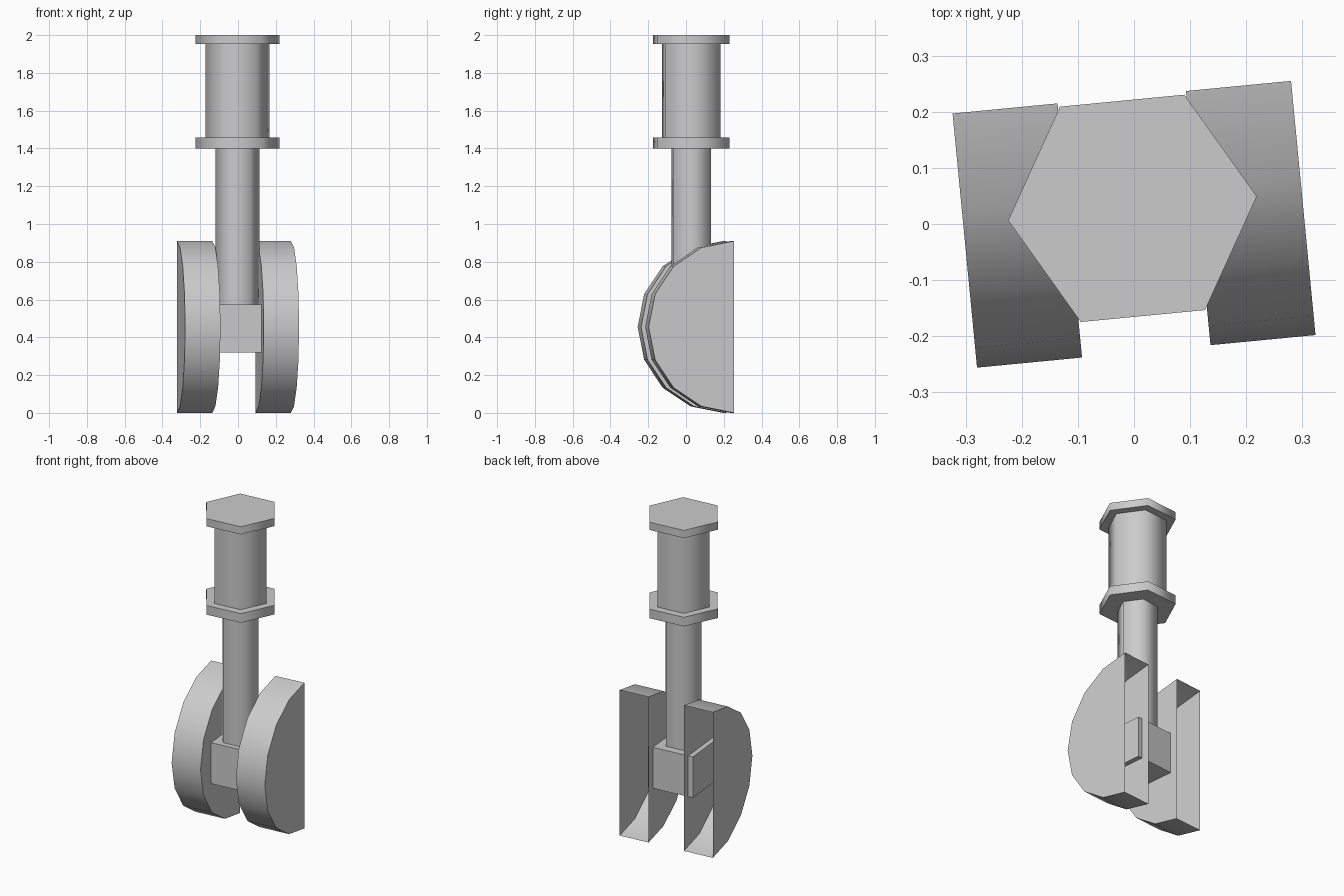
import bpy, bmesh, math
from mathutils import Matrix

if "Cube" in bpy.data.objects:
    bpy.data.objects.remove(bpy.data.objects["Cube"])

TURN = Matrix.Rotation(math.radians(5.5), 4, 'Z')   # whole model is slightly turned
CY = 0.028                                          # strut centre, depth


def finish(bm, name):
    bm.transform(TURN)
    mesh = bpy.data.meshes.new(name)
    bm.to_mesh(mesh)
    bm.free()
    obj = bpy.data.objects.new(name, mesh)
    bpy.context.collection.objects.link(obj)
    bpy.ops.object.select_all(action='DESELECT')
    obj.select_set(True)
    bpy.context.view_layer.objects.active = obj
    return obj


def hex_prism(name, r, z0, z1):
    bm = bmesh.new()
    bmesh.ops.create_cone(bm, cap_ends=True, segments=6, radius1=r, radius2=r, depth=z1 - z0)
    # put a corner on the local x axis
    v = bm.verts[:][0].co
    off = math.atan2(v.y, v.x)
    bm.transform(Matrix.Translation((0, CY, (z0 + z1) / 2)) @ Matrix.Rotation(-off, 4, 'Z'))
    finish(bm, name)
    bpy.ops.object.shade_smooth_by_angle(angle=math.radians(65))


def half_wheel(name, x0, x1, r=0.455, back=0.227, steps=8):
    bm = bmesh.new()
    verts = []
    for i in range(steps + 1):
        a = math.pi / 2 + math.pi * i / steps
        verts.append(bm.verts.new((x0, back + r * math.cos(a), r + r * math.sin(a))))
    face = bm.faces.new(verts)
    ext = bmesh.ops.extrude_face_region(bm, geom=[face], use_keep_orig=True)
    moved = [g for g in ext['geom'] if isinstance(g, bmesh.types.BMVert)]
    bmesh.ops.translate(bm, verts=moved, vec=(x1 - x0, 0, 0))
    bmesh.ops.recalc_face_normals(bm, faces=bm.faces[:])
    # the flat rear side is open
    rear = [f for f in bm.faces if all(abs(v.co.y - back) < 1e-4 for v in f.verts)]
    bmesh.ops.delete(bm, geom=rear, context='FACES_ONLY')
    finish(bm, name)
    bpy.ops.object.shade_smooth_by_angle(angle=math.radians(40))


# Strut: column, sleeve and its two flanges
hex_prism("lower_column", 0.116, 0.56, 1.41)
hex_prism("upper_sleeve", 0.17, 1.44, 1.96)
hex_prism("lower_flange", 0.2226, 1.40, 1.457)
hex_prism("top_flange", 0.2226, 1.952, 2.0)

# Axle block, poking a little into each wheel
bm = bmesh.new()
bmesh.ops.create_cube(bm, size=1)
bm.transform(Matrix.Translation((0, 0.036, 0.447)) @ Matrix.Diagonal((0.292, 0.284, 0.256, 1)))
finish(bm, "axle_block")

# Hollow half wheels on both sides
for side, label in ((-1, "left"), (1, "right")):
    half_wheel(label + "_wheel", side * 0.115, side * 0.303)
